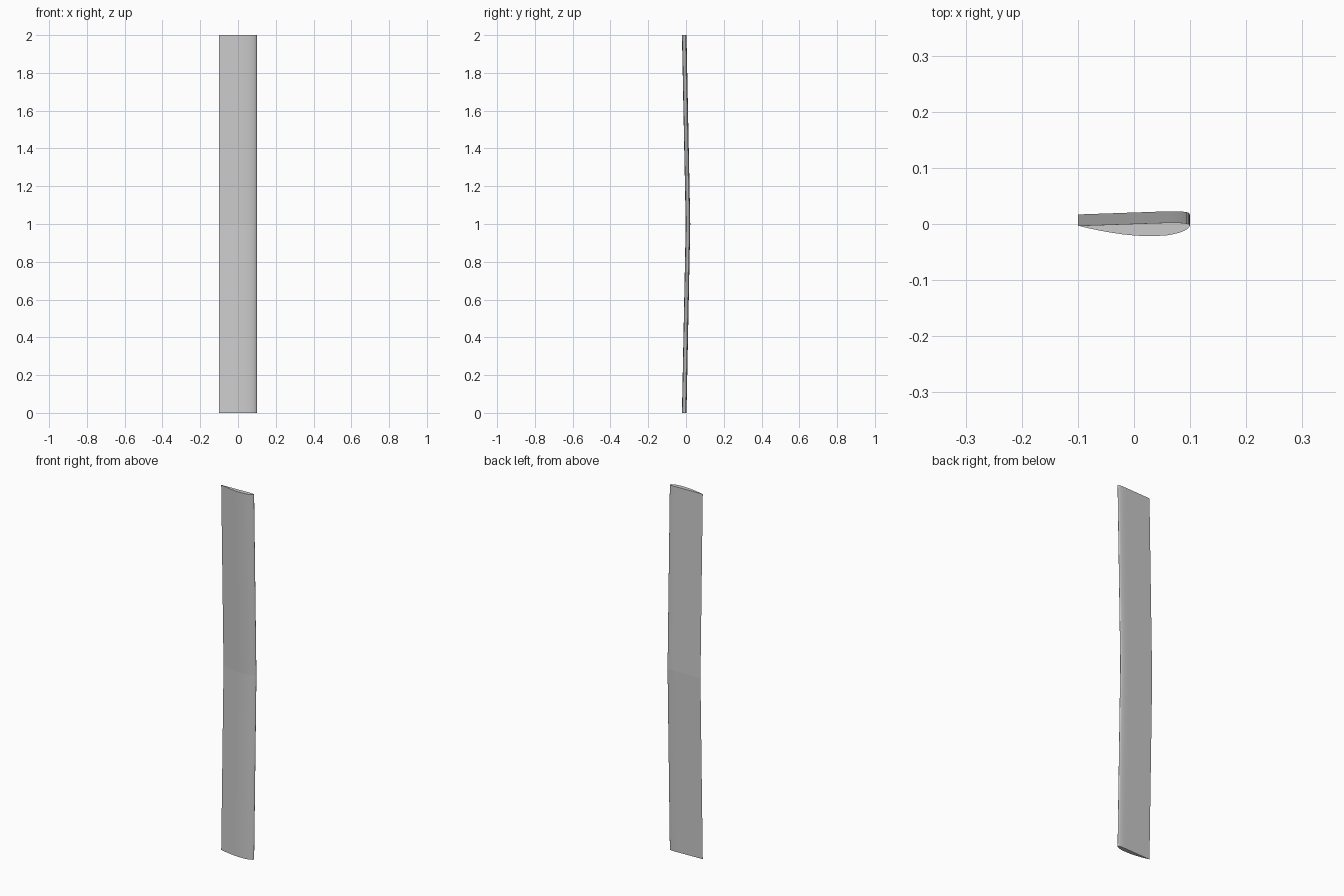
import bpy, bmesh

if "Cube" in bpy.data.objects:
    bpy.data.objects.remove(bpy.data.objects["Cube"])

CHORD, SPAN, RISE = 0.199, 2.0, 0.020   # RISE = dihedral offset at the root
Y0 = -0.003                             # chord line of the tip section

# flat-bottomed airfoil in percent of chord: (position from nose, height)
upper = [(100, 0.06), (90, 2.8), (80, 5.22), (70, 7.35), (60, 9.15), (50, 10.52),
         (40, 11.4), (30, 11.7), (20, 11.36), (15, 10.68), (10, 9.6), (7.5, 8.85),
         (5, 7.9), (2.5, 6.5), (1.25, 5.45), (0.4, 4.5)]
lower = [(0, 3.5), (0.4, 2.6), (1.25, 1.93), (2.5, 1.47), (5, 0.93), (10, 0.42), (15, 0.15),
         (20, 0.03), (30, 0), (99.9, 0)]


def section(bm, offset, z):
    """Airfoil ring with its chord line laid parallel to x; upper side faces -y."""
    ring = []
    for c, h in upper + lower:
        h -= 3.5 * (1 - c / 100)
        ring.append(bm.verts.new((CHORD * (0.5 - c / 100), Y0 + offset - CHORD * h / 100, z)))
    return ring


# one wing panel from the root (local z = 0) to the tip
bm = bmesh.new()
root, tip = section(bm, RISE, 0), section(bm, 0, SPAN / 2)
n = len(root)
for i in range(n):
    j = (i + 1) % n
    bm.faces.new((root[i], root[j], tip[j], tip[i]))
bm.faces.new(tip)
bmesh.ops.recalc_face_normals(bm, faces=bm.faces)
if sum(f.normal.z * f.calc_area() for f in bm.faces if len(f.verts) > 4) < 0:
    bmesh.ops.reverse_faces(bm, faces=bm.faces)
mesh = bpy.data.meshes.new("wing")
bm.to_mesh(mesh)
bm.free()

wing = bpy.data.objects.new("wing", mesh)
bpy.context.collection.objects.link(wing)
wing.location.z = SPAN / 2
bpy.context.view_layer.objects.active = wing
wing.select_set(True)
bpy.ops.object.shade_smooth_by_angle()

# opposite panel, left unmerged so the dihedral break stays crisp
mirror = wing.modifiers.new("other_panel", 'MIRROR')
mirror.use_axis = (False, False, True)
mirror.use_mirror_merge = False
